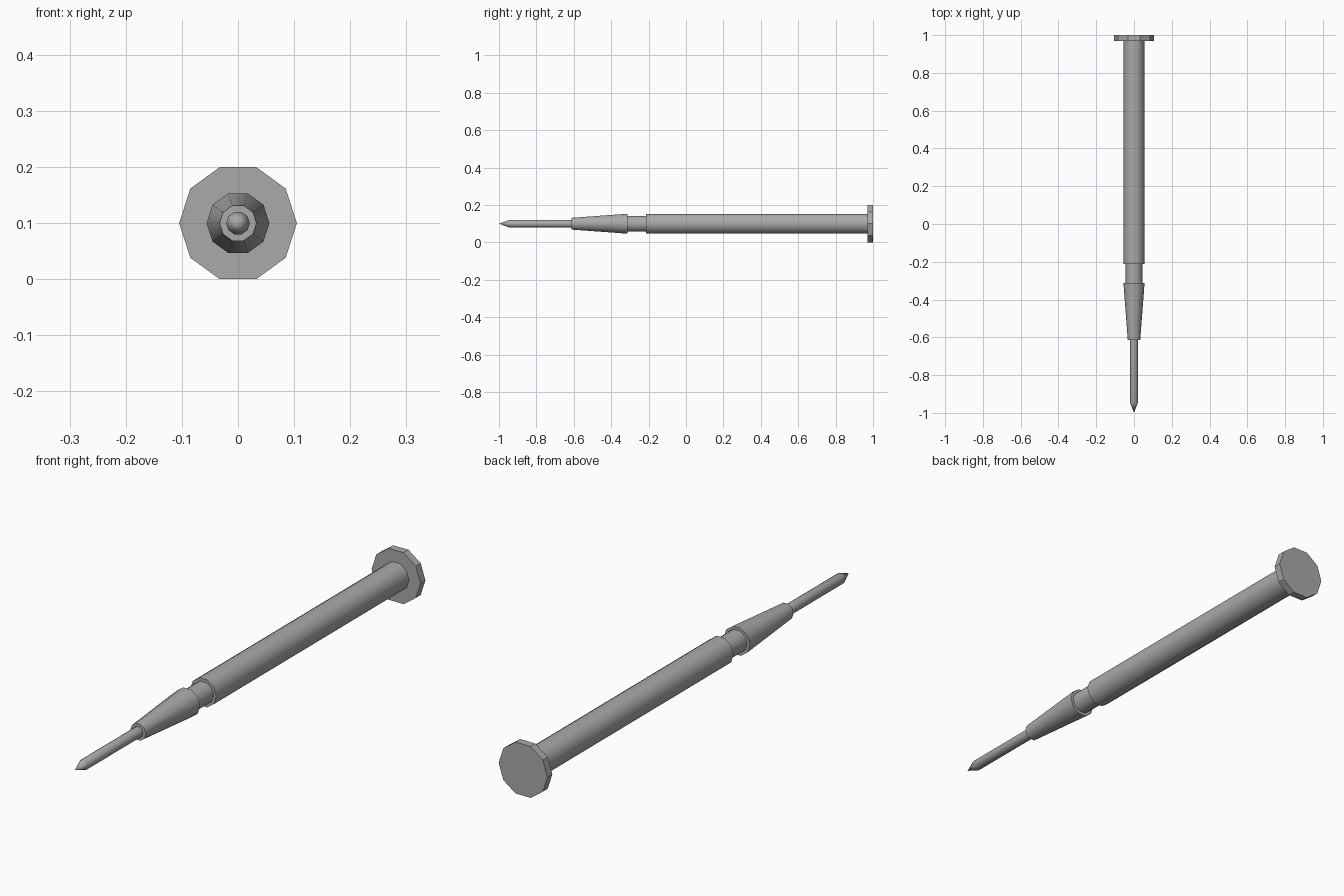
import bpy
import bmesh
import math

cube = bpy.data.objects.get("Cube")
if cube:
    bpy.data.objects.remove(cube, do_unlink=True)

SIDES = 10      # every part is a ten-sided turning
AXIS_Z = 0.1    # height of the long axis

steel = bpy.data.materials.new("grey steel")
GREY = (0.40, 0.40, 0.40, 1.0)
steel.diffuse_color = GREY
steel.use_nodes = True
steel.node_tree.nodes["Principled BSDF"].inputs["Base Color"].default_value = GREY


def turned_part(name, profile, smooth=True):
    """Closed solid turned about the y axis from (y, radius) steps, front to back."""
    bm = bmesh.new()
    rings = []
    for y, r in profile:
        if r == 0:
            rings.append([bm.verts.new((0, y, 0))] * SIDES)
            continue
        angles = [2 * math.pi * i / SIDES for i in range(SIDES)]
        rings.append([bm.verts.new((r * math.cos(a), y, r * math.sin(a))) for a in angles])
    for a, b in zip(rings, rings[1:]):
        for i in range(SIDES):
            j = (i + 1) % SIDES
            corners = list(dict.fromkeys((a[i], a[j], b[j], b[i])))
            bm.faces.new(corners)
    for ring in (rings[0], rings[-1]):
        if len(set(ring)) > 1:
            bm.faces.new(ring)
    bmesh.ops.recalc_face_normals(bm, faces=bm.faces)
    mesh = bpy.data.meshes.new(name)
    bm.to_mesh(mesh)
    bm.free()
    mesh.materials.append(steel)
    obj = bpy.data.objects.new(name, mesh)
    obj.location.z = AXIS_Z
    bpy.context.collection.objects.link(obj)
    if smooth:
        bpy.ops.object.select_all(action='DESELECT')
        obj.select_set(True)
        bpy.context.view_layer.objects.active = obj
        bpy.ops.object.shade_smooth_by_angle(angle=math.radians(40))
    return obj


# Thin shaft ending in a sharp point
turned_part("pointed_shaft", [(-1.0, 0), (-0.945, 0.021), (-0.60, 0.021)])
# Tapered nose that holds the shaft
turned_part("tapered_nose", [(-0.613, 0.033), (-0.312, 0.056)])
# Narrow neck between nose and handle
turned_part("neck", [(-0.32, 0.044), (-0.205, 0.044)])
# Long handle
turned_part("handle", [(-0.213, 0.056), (0.975, 0.056)])
# Wide flat end cap
turned_part("end_cap", [(0.97, 0.105), (1.0, 0.105)], smooth=False)
